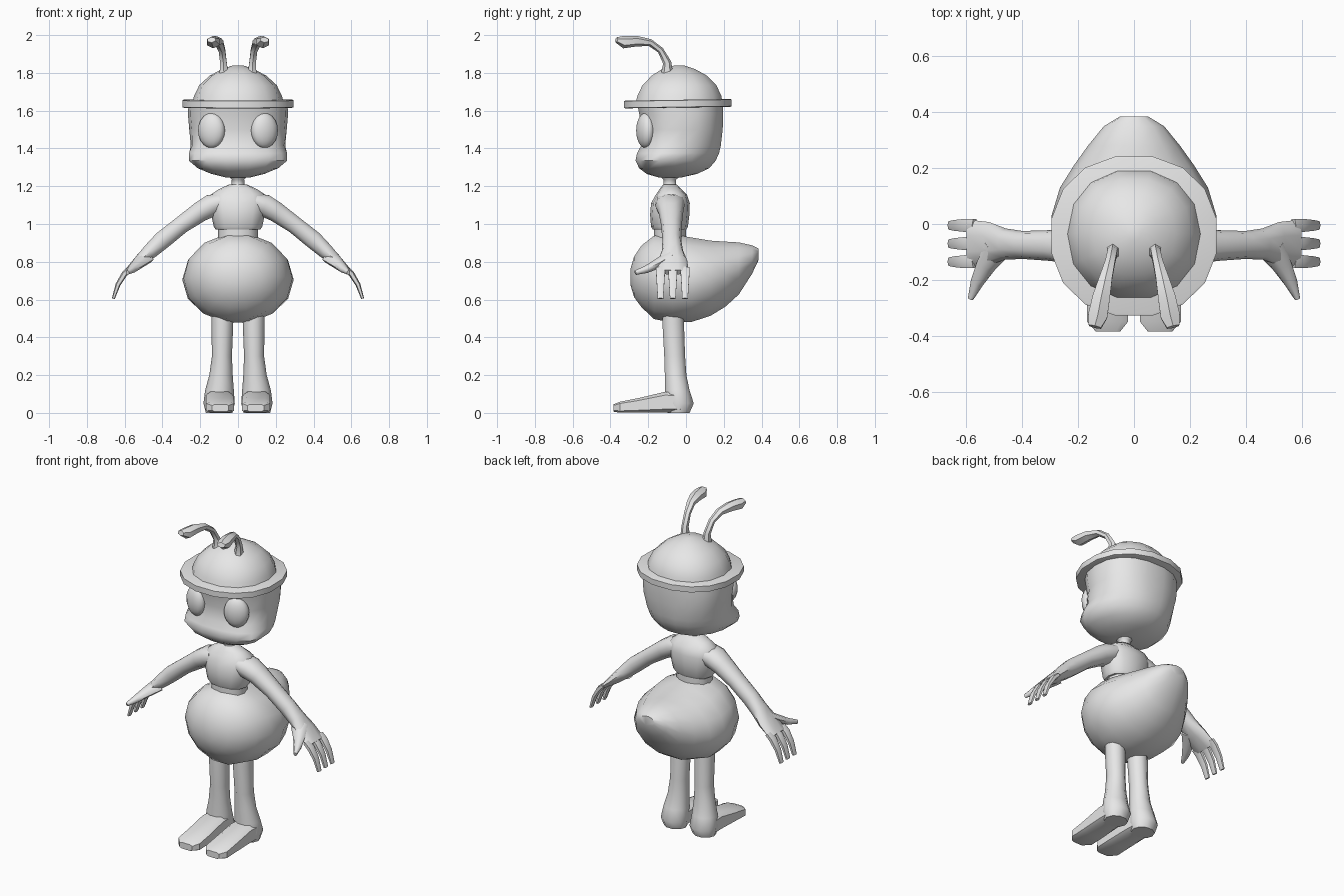
import bpy, bmesh, math
from mathutils import Vector

grey = bpy.data.materials.new("soft_grey")
grey.diffuse_color = (0.8, 0.8, 0.8, 1)
X, Y, Z = Vector((1, 0, 0)), Vector((0, 1, 0)), Vector((0, 0, 1))


def loft(name, sections, u, axis=None, sides=12, power=1.0, turn=0.0, smooth=50):
    """Skin rings given as (x, y, z, half_u, half_v[, front_flare])."""
    bm = bmesh.new()
    rings = []
    for i, sec in enumerate(sections):
        c = Vector(sec[:3])
        a, b = sec[3], sec[4]
        k = sec[5] if len(sec) > 5 else 0
        if axis:
            t = axis
        else:
            nxt = sections[min(i + 1, len(sections) - 1)]
            prv = sections[max(i - 1, 0)]
            t = (Vector(nxt[:3]) - Vector(prv[:3])).normalized()
        v = t.cross(u).normalized()
        w = v.cross(t).normalized()
        ring = []
        for j in range(sides):
            ang = 2 * math.pi * (j + turn) / sides
            cs, sn = math.cos(ang), math.sin(ang)
            p = math.copysign(abs(cs) ** power, cs) * (1 - k * sn)
            q = math.copysign(abs(sn) ** power, sn)
            ring.append(bm.verts.new(c + w * a * p + v * b * q))
        rings.append(ring)
    for r0, r1 in zip(rings, rings[1:]):
        for j in range(sides):
            n = (j + 1) % sides
            bm.faces.new((r0[j], r0[n], r1[n], r1[j]))
    bm.faces.new(rings[0])
    bm.faces.new(rings[-1])
    bmesh.ops.recalc_face_normals(bm, faces=bm.faces)
    me = bpy.data.meshes.new(name)
    bm.to_mesh(me)
    bm.free()
    me.materials.append(grey)
    ob = bpy.data.objects.new(name, me)
    bpy.context.collection.objects.link(ob)
    finish(ob, smooth)
    return ob


def finish(ob, angle):
    bpy.ops.object.select_all(action='DESELECT')
    ob.select_set(True)
    bpy.context.view_layer.objects.active = ob
    bpy.ops.object.shade_smooth_by_angle(angle=math.radians(angle))


def upright(rows):
    """(z, front_y, back_y, half_width[, flare]) to loft rings."""
    return [(0, (r[1] + r[2]) / 2, r[0], r[3], (r[2] - r[1]) / 2, *r[4:]) for r in rows]


def side(sections, s):
    return [(q[0] * s, *q[1:]) for q in sections]


# Head with wide cheeks low at the front
loft("head", upright([
    (1.245, -0.14, -0.03, 0.06), (1.265, -0.21, 0.06, 0.14, 0.1),
    (1.295, -0.25, 0.125, 0.21, 0.2), (1.335, -0.27, 0.16, 0.255, 0.22),
    (1.375, -0.262, 0.178, 0.258, 0.18), (1.415, -0.24, 0.187, 0.25, 0.08),
    (1.50, -0.236, 0.197, 0.258), (1.58, -0.25, 0.20, 0.265),
    (1.64, -0.262, 0.20, 0.262)]), X, Z, 18, 0.86)

# Helmet dome and brim
loft("helmet_dome", upright([
    (1.63, -0.275, 0.20, 0.245), (1.68, -0.262, 0.192, 0.232),
    (1.735, -0.235, 0.165, 0.205), (1.785, -0.185, 0.115, 0.15),
    (1.82, -0.13, 0.05, 0.085), (1.84, -0.06, -0.01, 0.025)]),
    X, Z, 14, 0.92)
brim = loft("helmet_brim", upright([
    (1.617, -0.325, 0.24, 0.29), (1.62, -0.333, 0.247, 0.30),
    (1.655, -0.333, 0.247, 0.30), (1.658, -0.325, 0.24, 0.293)]),
    X, Z, 16, 0.92, 0.5, 30)
for vert in brim.data.vertices:
    vert.co.z += vert.co.y * 0.015

# Neck, chest and waist
loft("neck", upright([(1.17, -0.14, -0.03, 0.05), (1.205, -0.12, -0.05, 0.035),
                      (1.235, -0.12, -0.05, 0.033), (1.26, -0.15, -0.02, 0.06)]),
     X, Z, 10)
loft("chest", upright([
    (0.97, -0.175, 0.0, 0.118), (0.985, -0.185, 0.01, 0.128),
    (1.05, -0.19, 0.018, 0.142), (1.11, -0.185, 0.02, 0.155),
    (1.155, -0.16, 0.005, 0.145), (1.185, -0.14, -0.025, 0.10),
    (1.21, -0.12, -0.05, 0.045)]), X, Z, 12, 0.85)
loft("waist", upright([(0.92, -0.17, 0.0, 0.105), (0.98, -0.17, 0.0, 0.105)]),
     X, Z, 12, 0.9)

# Abdomen, tapering to a raised tail
loft("abdomen", [
    (0, -0.295, 0.72, 0.04, 0.04), (0, -0.275, 0.72, 0.125, 0.11),
    (0, -0.235, 0.723, 0.19, 0.168), (0, -0.17, 0.717, 0.25, 0.226),
    (0, -0.07, 0.712, 0.288, 0.24), (0, 0.03, 0.705, 0.295, 0.229),
    (0, 0.13, 0.713, 0.265, 0.204), (0, 0.21, 0.735, 0.215, 0.176),
    (0, 0.28, 0.765, 0.165, 0.141), (0, 0.35, 0.812, 0.108, 0.077),
    (0, 0.385, 0.84, 0.05, 0.03)], X, Y, 14)

for s, tag in ((1, "left"), (-1, "right")):
    # Eye
    bpy.ops.mesh.primitive_uv_sphere_add(
        segments=14, ring_count=10, radius=1, location=(s * 0.14, -0.214, 1.495),
        rotation=(0, 0, s * 0.35))
    eye = bpy.context.object
    eye.name = tag + "_eye"
    eye.scale = (0.074, 0.046, 0.093)
    eye.data.materials.append(grey)
    finish(eye, 60)

    # Antenna with a flattened club at the tip
    loft(tag + "_antenna", side([
        (0.075, -0.10, 1.80, 0.026, 0.032), (0.077, -0.10, 1.855, 0.02, 0.022),
        (0.085, -0.135, 1.92, 0.02, 0.017), (0.10, -0.19, 1.96, 0.026, 0.019),
        (0.117, -0.26, 1.968, 0.036, 0.028), (0.13, -0.33, 1.963, 0.04, 0.033),
        (0.14, -0.368, 1.975, 0.026, 0.015)], s), X, None, 6, 1, 0.5, 40)

    # Arm and palm
    loft(tag + "_arm", side([
        (0.09, -0.085, 1.115, 0.08, 0.05), (0.14, -0.085, 1.098, 0.078, 0.062),
        (0.20, -0.08, 1.065, 0.066, 0.056), (0.30, -0.077, 0.995, 0.055, 0.048),
        (0.40, -0.075, 0.915, 0.05, 0.05), (0.46, -0.072, 0.86, 0.056, 0.043),
        (0.52, -0.07, 0.805, 0.077, 0.032), (0.59, -0.07, 0.745, 0.085, 0.016)], s),
        Y, None, 10, 0.9)

    # Three fingers and a thumb
    for n, y in enumerate((-0.135, -0.07, -0.005)):
        loft(f"{tag}_finger_{n + 1}", side([
            (0.57, y, 0.765, 0.026, 0.014), (0.60, y, 0.737, 0.026, 0.016),
            (0.635, y, 0.68, 0.022, 0.013), (0.66, y, 0.605, 0.017, 0.008)], s),
            Y, None, 6, 0.8, 0.5)
    loft(tag + "_thumb", side([
        (0.49, -0.09, 0.825, 0.05, 0.03), (0.53, -0.15, 0.79, 0.036, 0.026),
        (0.562, -0.21, 0.76, 0.024, 0.02), (0.585, -0.268, 0.742, 0.01, 0.012)], s),
        X, None, 8)

    # Leg down to the heel
    loft(tag + "_leg", side([
        (0.083, -0.07, 0.56, 0.058, 0.055), (0.083, -0.068, 0.48, 0.058, 0.06),
        (0.085, -0.06, 0.30, 0.053, 0.058), (0.09, -0.055, 0.20, 0.062, 0.06),
        (0.098, -0.046, 0.12, 0.076, 0.068), (0.10, -0.035, 0.05, 0.083, 0.08),
        (0.10, -0.04, 0.0, 0.07, 0.062)], s), X, Z, 10)

    # Long flat foot, a wedge that thins toward the toe
    loft(tag + "_foot", side([
        (0.10, -0.03, 0.055, 0.075, 0.055), (0.098, -0.11, 0.057, 0.075, 0.057),
        (0.095, -0.25, 0.04, 0.076, 0.04), (0.095, -0.35, 0.03, 0.076, 0.03),
        (0.093, -0.385, 0.026, 0.045, 0.02)], s), X, Y, 8, 0.45, 0.5, 35)
